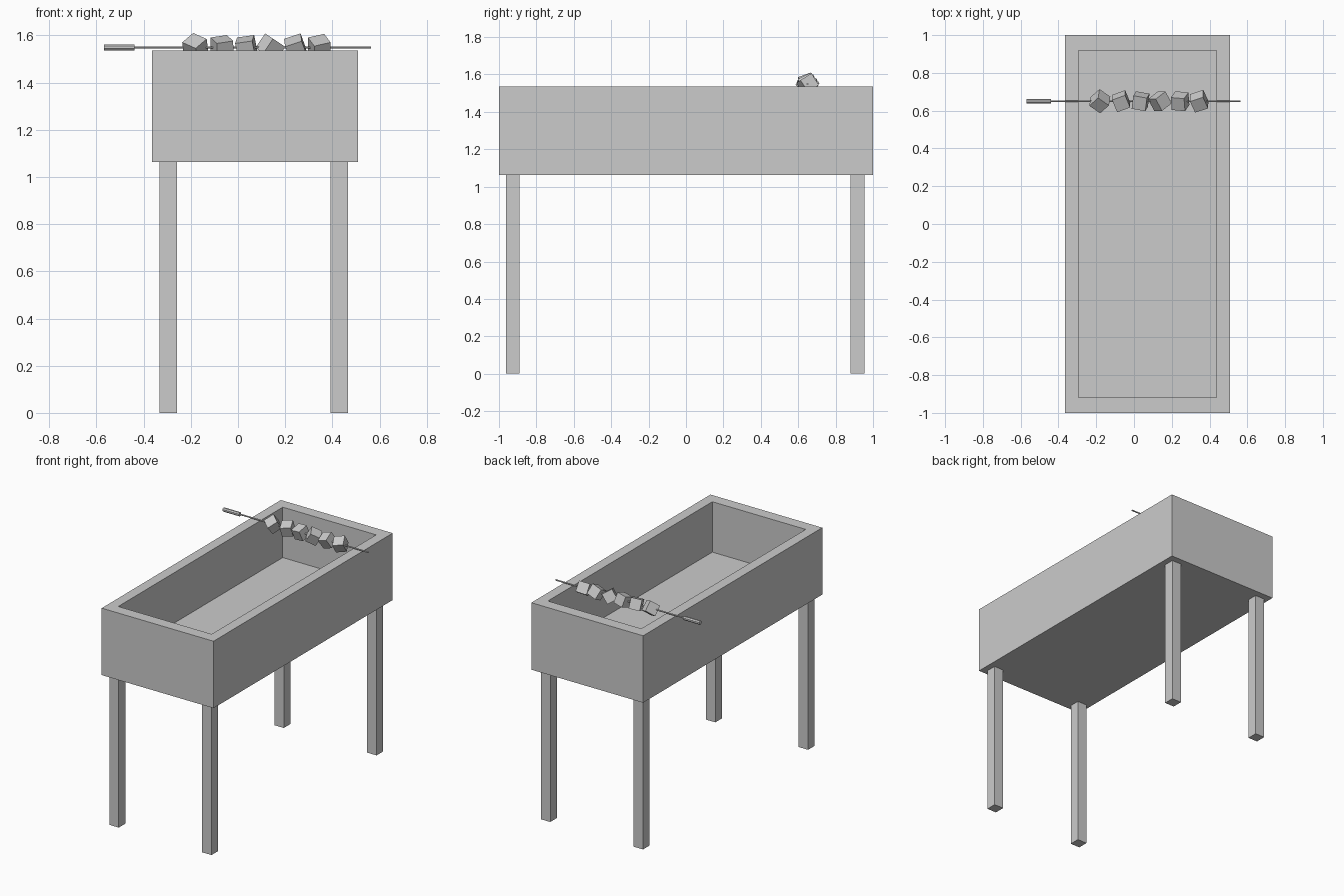
import bpy, bmesh
from math import radians, pi
from mathutils import Matrix, Euler

if "Cube" in bpy.data.objects:
    bpy.data.objects.remove(bpy.data.objects["Cube"])


def box(name, lo, hi):
    """Axis-aligned box between two corners."""
    bm = bmesh.new()
    size = [b - a for a, b in zip(lo, hi)]
    mid = [(a + b) / 2 for a, b in zip(lo, hi)]
    bmesh.ops.create_cube(bm, size=1, matrix=Matrix.Translation(mid) @ Matrix.Diagonal((*size, 1)))
    return finish(name, bm)


def rod(name, x0, x1, radius, sides):
    """Prism lying along x on the skewer axis."""
    bm = bmesh.new()
    m = Matrix.Translation(((x0 + x1) / 2, SKEWER_Y, SKEWER_Z)) @ Matrix.Rotation(pi / 2, 4, 'Y')
    m = m @ Matrix.Rotation(pi / sides, 4, 'Z')
    bmesh.ops.create_cone(bm, cap_ends=True, segments=sides, radius1=radius, radius2=radius,
                          depth=x1 - x0, matrix=m)
    return finish(name, bm)


def finish(name, bm):
    mesh = bpy.data.meshes.new(name)
    bm.to_mesh(mesh)
    bm.free()
    ob = bpy.data.objects.new(name, mesh)
    bpy.context.collection.objects.link(ob)
    return ob


SKEWER_Y, SKEWER_Z = 0.65, 1.549
CX, BOTTOM, FLOOR, TOP = 0.072, 1.063, 1.18, 1.536

# Fire box: top face inset to a rim, then pushed down to the floor
tray = box("fire_box", (CX - 0.437, -1, BOTTOM), (CX + 0.437, 1, TOP))
bm = bmesh.new()
bm.from_mesh(tray.data)
top = max(bm.faces, key=lambda f: f.calc_center_median().z)
bmesh.ops.inset_region(bm, faces=[top], thickness=0.075)
for v in top.verts:
    v.co.x = CX + (0.365 if v.co.x > CX else -0.365)
    v.co.y = 0.918 if v.co.y > 0 else -0.918
ret = bmesh.ops.extrude_discrete_faces(bm, faces=[top])
bmesh.ops.translate(bm, verts=ret["faces"][0].verts, vec=(0, 0, FLOOR - TOP))
bmesh.ops.remove_doubles(bm, verts=bm.verts, dist=1e-5)
bm.to_mesh(tray.data)
bm.free()

# Four square legs
for side, x in (("left", -0.295), ("right", 0.43)):
    for end, y in (("front", -0.926), ("back", 0.917)):
        box(f"{end}_{side}_leg", (x - 0.037, y - 0.037, 0), (x + 0.037, y + 0.037, BOTTOM))

# Skewer with handle
rod("skewer_rod", -0.5, 0.563, 0.005, 8)
rod("skewer_handle", -0.568, -0.439, 0.014, 8)

# Chunks of meat, each turned differently: x position and rotation in degrees
chunks = [(-0.181, (35, 20, -35)), (-0.068, (20, -8, 20)), (0.035, (20, -8, -10)),
          (0.137, (20, 28, 38)), (0.244, (28, -18, -5)), (0.345, (30, -12, 18))]
for i, (x, rot) in enumerate(chunks):
    c = box(f"meat_chunk_{i + 1}", (-0.037,) * 3, (0.037,) * 3)
    c.location = (x, SKEWER_Y, SKEWER_Z)
    c.rotation_euler = Euler([radians(a) for a in rot])
